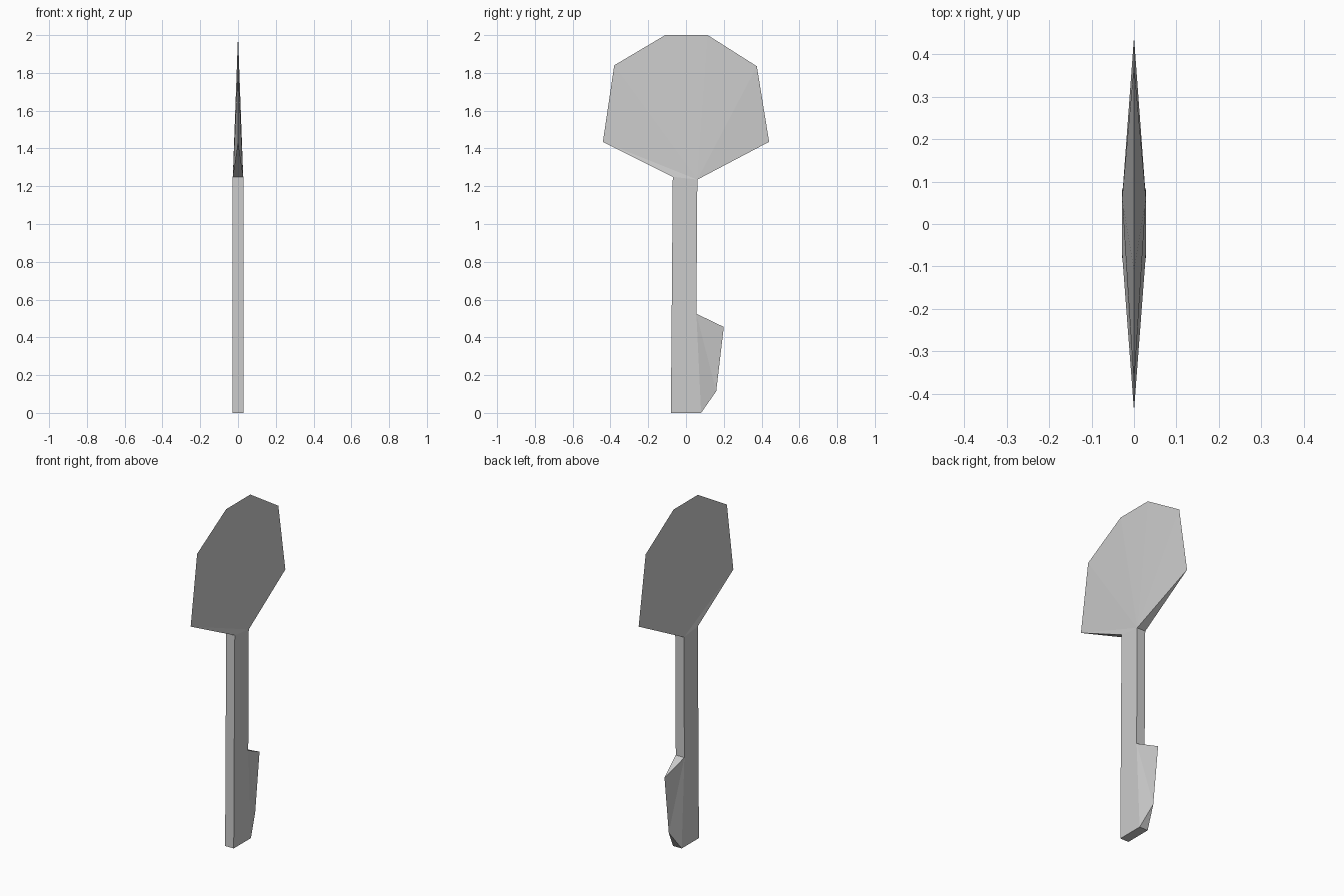
import bpy, bmesh

if "Cube" in bpy.data.objects:
    bpy.data.objects.remove(bpy.data.objects["Cube"])

T = 0.028  # half thickness of the shaft


def finish(name, bm):
    bmesh.ops.recalc_face_normals(bm, faces=bm.faces)
    mesh = bpy.data.meshes.new(name)
    bm.to_mesh(mesh)
    bm.free()
    obj = bpy.data.objects.new(name, mesh)
    bpy.context.collection.objects.link(obj)
    return obj


def wedge(name, apex, foot, rim):
    """Thick at the apex-foot edge (open, joins the shaft), sharp along the rim."""
    bm = bmesh.new()
    a = [bm.verts.new((x, *apex)) for x in (T, -T)]
    f = [bm.verts.new((x, *foot)) for x in (T, -T)]
    r = [bm.verts.new((0, *p)) for p in rim]
    for s in (0, 1):
        fan = [f[s]] + r
        for p, q in zip(fan, fan[1:]):
            bm.faces.new((a[s], p, q))
    bm.faces.new((f[0], f[1], r[0]))
    bm.faces.new((a[0], a[1], r[-1]))
    return finish(name, bm)


# Points shared by the shaft and the wedges, as (y, z)
TOP_L, TOP_R = (-0.07, 1.25), (0.06, 1.235)
NOTCH, BASE_R, BASE_L = (0.055, 0.525), (0.08, 0), (-0.08, 0)

# Shaft: flat bar, open where the head and the bit join it
bm = bmesh.new()
outline = [TOP_R, TOP_L, BASE_L, BASE_R, NOTCH]
sides = [[bm.verts.new((x, *p)) for p in outline] for x in (T, -T)]
for side in sides:
    bm.faces.new(side)
for i in (1, 2, 4):
    j = (i + 1) % 5
    bm.faces.new((sides[0][i], sides[0][j], sides[1][j], sides[1][i]))
finish("shaft", bm)

# Broad head with a sharp rim
wedge("head", TOP_R, TOP_L,
      [(-0.44, 1.435), (-0.38, 1.84), (-0.11, 2.0),
       (0.115, 2.0), (0.375, 1.835), (0.44, 1.435)])

# Small side bit near the foot
wedge("bit", NOTCH, BASE_R, [(0.16, 0.115), (0.20, 0.455)])
